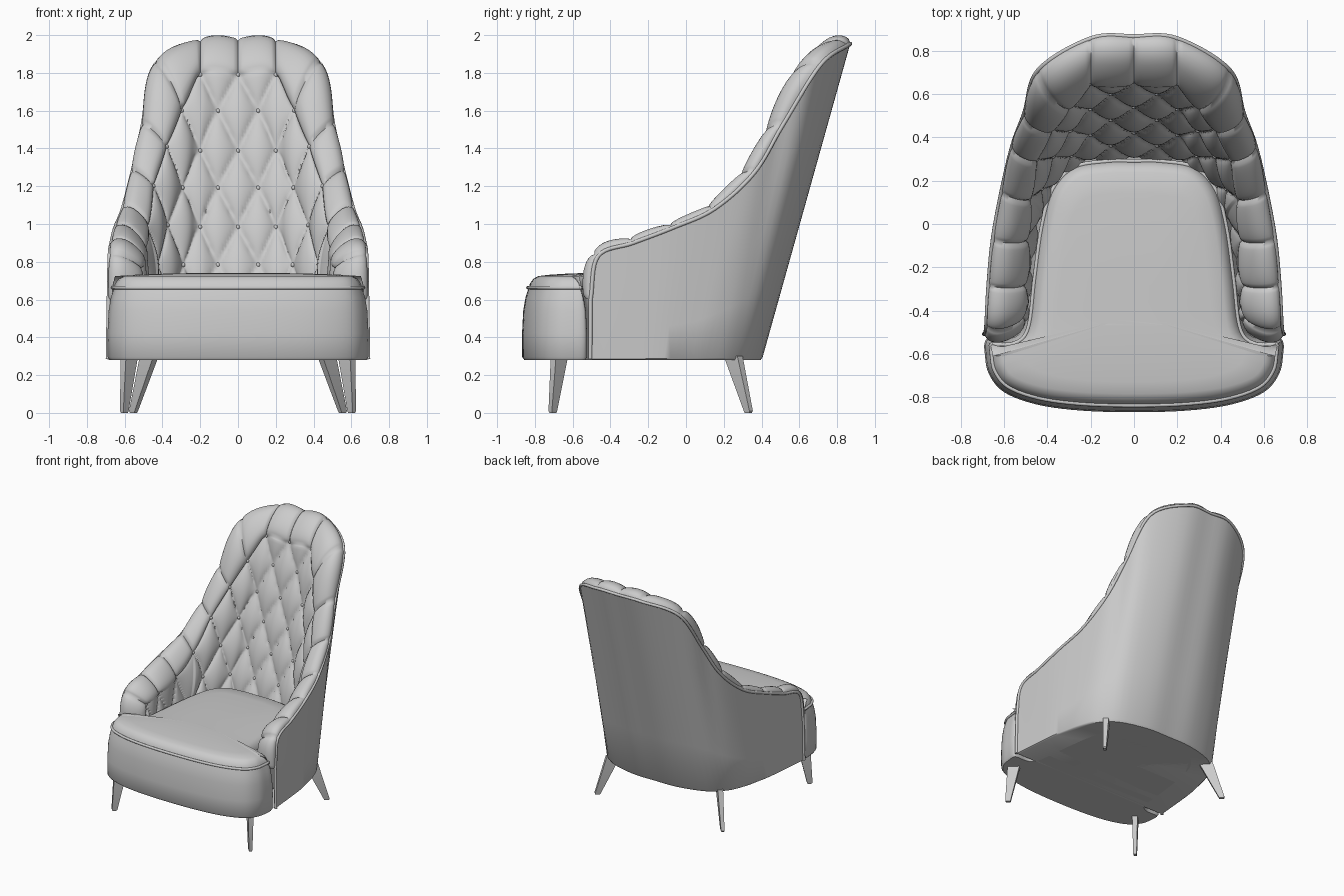
import bpy, bmesh, math
from mathutils import Vector as V

if "Cube" in bpy.data.objects:
    bpy.data.objects.remove(bpy.data.objects["Cube"])

# ---- guide curves, one point per tufting crease, centre back -> arm front (half side)
RIM = [(0,.865,1.95), (.2,.855,1.945), (.44,.71,1.84), (.505,.51,1.52), (.56,.36,1.27),
       (.61,.15,1.08), (.65,-.07,.98), (.67,-.28,.9), (.68,-.465,.83), (.685,-.505,.6)]
SHOULDER = [(0,.66,1.79), (.2,.65,1.79), (.3,.55,1.6), (.38,.44,1.41), (.45,.3,1.2),
            (.485,.12,.98), (.505,-.07,.85), (.515,-.28,.8), (.525,-.42,.76), (.535,-.46,.6)]
INNER = [(0,.32), (.2,.31), (.29,.27), (.37,.2), (.42,.11), (.45,.02), (.48,-.1),
         (.495,-.28), (.51,-.42), (.53,-.46)]
BASE = [(0,.4), (.2,.395), (.42,.335), (.54,.23), (.6,.1), (.63,-.02), (.655,-.15),
        (.67,-.3), (.685,-.47), (.69,-.505)]
RIM, SHOULDER = [V(p) for p in RIM], [V(p) for p in SHOULDER]
INNER = [V((*p, .62)) for p in INNER]
BASE = [V((*p, .28)) for p in BASE]
LAT_A = [0, 1, 1.5, 2, 2.5, 3, 3.5, 4.5, 5.5, 6.5]   # button column at each crease
LAT_T = [5, 5, 4, 3, 2, 1, 0, 0, 0, 0]               # button row at the shoulder
T_LOW = -.8


def spline(pts, u):
    """Catmull-Rom through pts, mirrored at the start."""
    i = min(int(u), len(pts) - 2)
    t = u - i
    p1, p2 = pts[i], pts[i + 1]
    p0 = pts[i - 1] if i else V((-pts[1].x, pts[1].y, pts[1].z))
    p3 = pts[i + 2] if i + 2 < len(pts) else p2 * 2 - p1
    return .5 * (2 * p1 + (p2 - p0) * t + (2 * p0 - 5 * p1 + 4 * p2 - p3) * t * t
                 + (3 * p1 - p0 - 3 * p2 + p3) * t ** 3)


def lerp_list(vals, u):
    i = min(int(u), len(vals) - 2)
    return vals[i] + (vals[i + 1] - vals[i]) * (u - i)


def flip(p, u):
    return V((-p.x, p.y, p.z)) if u < 0 else p


def make_object(name, bm, smooth=None):
    me = bpy.data.meshes.new(name)
    bm.to_mesh(me)
    bm.free()
    ob = bpy.data.objects.new(name, me)
    bpy.context.collection.objects.link(ob)
    if smooth is not None:
        bpy.ops.object.select_all(action='DESELECT')
        ob.select_set(True)
        bpy.context.view_layer.objects.active = ob
        bpy.ops.object.shade_smooth_by_angle(angle=math.radians(smooth))
    return ob


def loft(bm, rows, closed=False):
    vs = [[bm.verts.new(p) for p in r] for r in rows]
    n = len(rows[0])
    for a, b in zip(vs, vs[1:]):
        for j in range(n if closed else n - 1):
            k = (j + 1) % n
            bm.faces.new((a[j], a[k], b[k], b[j]))
    return vs


def piping(name, pts, radius, closed=False):
    cu = bpy.data.curves.new(name, 'CURVE')
    cu.dimensions = '3D'
    cu.bevel_depth = radius
    cu.bevel_resolution = 2
    cu.use_fill_caps = True
    sp = cu.splines.new('POLY')
    sp.points.add(len(pts) - 1)
    for q, p in zip(sp.points, pts):
        q.co = (*p, 1)
    sp.use_cyclic_u = closed
    bpy.context.collection.objects.link(bpy.data.objects.new(name, cu))


# ---- tufted inner cushion
def cushion_roll(u, b):
    """Rolled edge from rim (b=0) to shoulder (b=1)."""
    a = abs(u)
    r, s = spline(RIM, a), spline(SHOULDER, a)
    tan = spline(RIM, min(a + .05, 9)) - spline(RIM, max(a - .05, 0))
    d = (s - r).length
    n = (s - r).cross(tan).normalized()
    p1, p2 = r + n * d * .42, s + n * d * .25
    c = 1 - b
    return flip(r * c**3 + p1 * (3 * c * c * b) + p2 * (3 * c * b * b) + s * b**3, u)


def cushion_inner(u, w):
    return flip(spline(SHOULDER, abs(u)).lerp(spline(INNER, abs(u)), w), u)


def tuft(u, w):
    a, t0 = lerp_list(LAT_A, abs(u)), lerp_list(LAT_T, abs(u))
    h = (t0 + (T_LOW - t0) * w - 5) / 2
    return abs(math.sin(math.pi * (a + h)) * math.sin(math.pi * (a - h))) ** .42


def roll_tuft(u, b):
    h = abs(math.sin(math.pi * u)) ** .4 * min(1, b * 3) ** .5
    return h * min(1, (1 - b) * 4) ** .5 if 1 < abs(u) < 6 else h


STEP, NB, NW = 16, 14, 64
US = [i / STEP for i in range(-9 * STEP, 9 * STEP + 1)]
rows, lift = [], []
for i in range(NB):
    rows.append([cushion_roll(u, i / NB) for u in US])
    lift.append([.028 * roll_tuft(u, i / NB) for u in US])
for i in range(NW + 1):
    rows.append([cushion_inner(u, i / NW) for u in US])
    lift.append([.042 * tuft(u, i / NW) * (1 if abs(u) < 5 else .75) for u in US])
bm = bmesh.new()
grid = loft(bm, rows)
bm.normal_update()
if grid[40][9 * STEP].normal.y > 0:
    bmesh.ops.reverse_faces(bm, faces=bm.faces[:])
    bm.normal_update()
normals = [[v.normal.copy() for v in r] for r in grid]
for r, ns, ls in zip(grid, normals, lift):
    for v, n, l in zip(r, ns, ls):
        v.co += n * l
make_object("tufted_cushion", bm, 80)

# ---- buttons at the lattice points
bm = bmesh.new()
for row in range(0, 6):
    for k in range(0, 6):
        a = k + (0 if row % 2 else .5)
        u = a if a <= 1 else 1 + (a - 1) * 2 if a <= 3.5 else 6 + a - 3.5
        t0 = lerp_list(LAT_T, min(u, 8.9))
        if u > 8 or row > t0 + .01:
            continue
        for sgn in ((1, -1) if u else (1,)):
            p = cushion_inner(u * sgn, (t0 - row) / (t0 - T_LOW))
            new = bmesh.ops.create_uvsphere(bm, u_segments=10, v_segments=6, radius=.013)
            bmesh.ops.translate(bm, verts=new['verts'], vec=p)
make_object("buttons", bm, 80)

# ---- outer shell with bottom panel
bm = bmesh.new()
rows = []
for f in (0, .01, .25, .5, .75, 1):
    tuck = .985 if f == 0 else 1
    row = []
    for u in US[::4]:
        p = spline(BASE, abs(u)).lerp(spline(RIM, abs(u)), f)
        row.append(flip(V((p.x * tuck, p.y * tuck, p.z)), u))
    rows.append(row)
shell = loft(bm, rows)
bm.faces.new(shell[0])
bmesh.ops.recalc_face_normals(bm, faces=bm.faces[:])
make_object("outer_shell", bm, 50)

# ---- piping along the shell edge
edge = [flip(spline(RIM, abs(u)), u) for u in US[::2]]
piping("shell_piping", [V((-.69, -.507, .285))] + edge + [V((.69, -.507, .285))], .011)

# ---- seat with rounded front apron (T-shaped outline)
HALF = [(0,-.868), (.25,-.86), (.45,-.832), (.6,-.775), (.67,-.69), (.688,-.6), (.688,-.545),
        (.66,-.525), (.56,-.52), (.515,-.46), (.49,-.25), (.455,0), (.4,.18), (.29,.29),
        (.13,.32), (0,.322)]
HALF = [V((*p, 0)) for p in HALF]
side = [spline(HALF, i / 5) for i in range(5 * (len(HALF) - 1) + 1)]
outline = side + [V((-p.x, p.y, 0)) for p in side[-2:0:-1]]


def inset(d, z):
    out, n = [], len(outline)
    for i, p in enumerate(outline):
        t = (outline[(i + 2) % n] - outline[i - 2]).normalized()
        out.append(p + V((-t.y, t.x, 0)) * d + V((0, 0, z)))
    return out


LEVELS = [(.012, .28), (.001, .295), (0, .42), (.006, .54), (.018, .61), (.034, .66),
          (.042, .685), (.06, .71), (.085, .724)]
rings = [inset(d, z) for d, z in LEVELS]
centre = V((0, -.42, 0))
for f, z in ((.85, .731), (.55, .738), (.25, .741)):
    rings.append([V((*(centre + (p - centre) * f).xy, z)) for p in rings[8]])
bm = bmesh.new()
vs = loft(bm, rings, closed=True)
bm.faces.new(vs[0])
bm.faces.new(vs[-1])
bmesh.ops.recalc_face_normals(bm, faces=bm.faces[:])
make_object("seat", bm, 50)
piping("seat_piping", inset(.032, .663), .01, closed=True)


# ---- flat tapered legs set on the diagonals
def leg(name, top, bottom, ht, hb, sx, sy):
    bm = bmesh.new()
    rings = []
    for (x, y), h, z, th in ((top, ht, .3, .014), (bottom, hb, .01, .009), (bottom, hb * .8, 0, .007)):
        d = V((sx, sy, 0)) * h
        n = V((-sy, sx, 0)) * th
        c = V((sx * x, y, z))
        rings.append([c + d + n, c - d + n, c - d - n, c + d - n])
    vs = loft(bm, rings, closed=True)
    bm.faces.new(vs[0])
    bm.faces.new(vs[-1])
    bmesh.ops.recalc_face_normals(bm, faces=bm.faces[:])
    make_object(name, bm, 30)


for sx, tag in ((1, "right"), (-1, "left")):
    leg("front_leg_" + tag, (.575, -.67), (.602, -.705), .032, .014, sx, -1)
    leg("back_leg_" + tag, (.47, .25), (.553, .33), .036, .015, sx, 1)
